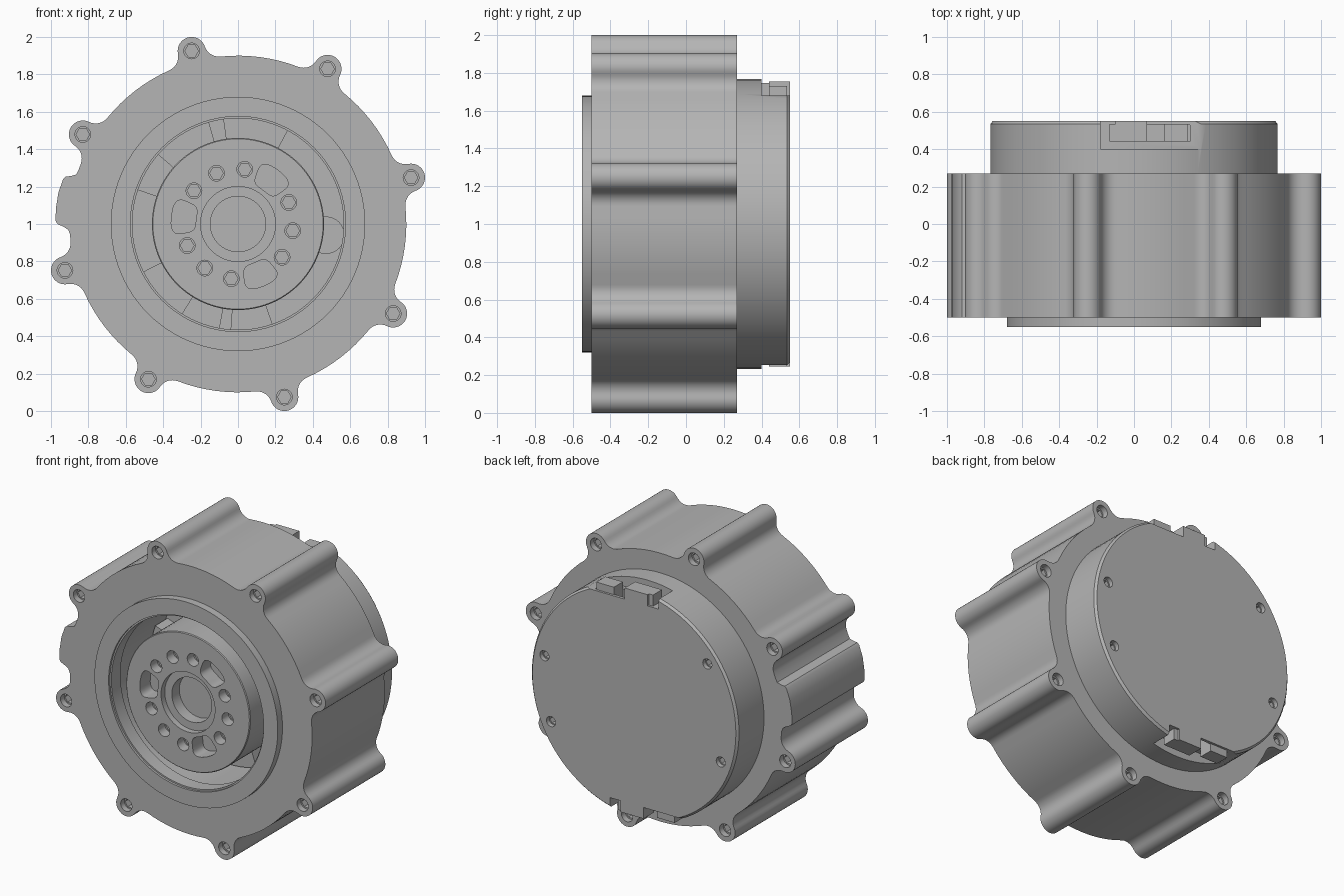
import bpy, bmesh
from math import sin, cos, pi, radians, degrees, acos, atan2, copysign

old = bpy.data.objects.get("Cube")
if old:
    bpy.data.objects.remove(old, do_unlink=True)

grey = bpy.data.materials.new("machined grey")
grey.use_nodes = True
grey.diffuse_color = (0.46, 0.46, 0.46, 1)
grey.node_tree.nodes["Principled BSDF"].inputs["Base Color"].default_value = (0.46, 0.46, 0.46, 1)

AXIS_Z = 1.0  # height of the shared axis, which runs along y


def finish(name, bm):
    bmesh.ops.remove_doubles(bm, verts=bm.verts, dist=1e-5)
    bmesh.ops.recalc_face_normals(bm, faces=bm.faces)
    mesh = bpy.data.meshes.new(name)
    bm.to_mesh(mesh)
    bm.free()
    mesh.materials.append(grey)
    obj = bpy.data.objects.new(name, mesh)
    bpy.context.collection.objects.link(obj)
    return obj


def prisms(name, outlines, y0, y1):
    """Extrude closed (x, z) outlines, measured from the axis, along y."""
    bm = bmesh.new()
    for pts in outlines:
        face = bm.faces.new([bm.verts.new((x, y0, z + AXIS_Z)) for x, z in pts])
        res = bmesh.ops.extrude_face_region(bm, geom=[face])
        moved = [v for v in res["geom"] if isinstance(v, bmesh.types.BMVert)]
        bmesh.ops.translate(bm, verts=moved, vec=(0, y1 - y0, 0))
    return finish(name, bm)


def lathe(name, profile, steps=96):
    """Revolve a closed (radius, y) profile about the axis."""
    bm = bmesh.new()
    verts = [bm.verts.new((r, y, AXIS_Z)) for r, y in profile]
    edges = [bm.edges.new((verts[i], verts[(i + 1) % len(verts)]))
             for i in range(len(verts)) if profile[i][0] + profile[(i + 1) % len(verts)][0] > 0]
    bmesh.ops.spin(bm, geom=verts + edges, cent=(0, 0, AXIS_Z), axis=(0, 1, 0),
                   angle=2 * pi, steps=steps, use_duplicate=False)
    return finish(name, bm)


def cut(obj, cutter):
    cutter.hide_render = True
    mod = obj.modifiers.new("cut", 'BOOLEAN')
    mod.operation, mod.solver, mod.object = 'DIFFERENCE', 'EXACT', cutter
    bpy.context.view_layer.objects.active = obj
    bpy.ops.object.modifier_apply(modifier=mod.name)
    bpy.data.objects.remove(cutter, do_unlink=True)


def polar(r, deg):
    return r * cos(radians(deg)), r * sin(radians(deg))


def arc(cx, cz, r, a0, a1, n):
    return [(cx + r * cos(a0 + (a1 - a0) * i / n), cz + r * sin(a0 + (a1 - a0) * i / n))
            for i in range(n + 1)]


def disc(centre, r, n=20):
    return arc(*centre, r, 0, 2 * pi * (n - 1) / n, n - 1)


def rect(x0, x1, z0, z1):
    return [(x0, z0), (x1, z0), (x1, z1), (x0, z1)]


def sector(r0, r1, a0, a1, n=16):
    a0, a1 = radians(a0), radians(a1)
    return arc(0, 0, r1, a0, a1, n) + arc(0, 0, r0, a1, a0, n)


def turned(pts):
    return [(-x, -z) for x, z in pts]


# Housing outline: round body, eight filleted lugs, one side key
BODY, LUG_AT, LUG, FILLET = 0.9, 0.958, 0.0746, 0.08
LUGS = [15 + 45 * k for k in range(8)]
reach = BODY + FILLET
spread = acos((reach**2 + LUG_AT**2 - (LUG + FILLET)**2) / (2 * reach * LUG_AT))
fx, fz = reach * cos(spread), reach * sin(spread)
lean = atan2(fz, fx - LUG_AT)
lug = (arc(fx, -fz, FILLET, pi - spread, pi - lean, 7)
       + arc(LUG_AT, 0, LUG, -lean, lean, 16)[1:-1]
       + arc(fx, fz, FILLET, pi + lean, pi + spread, 7))
KEY = [(161, 0.9), (163, 0.905), (164, 0.93), (164.6, 0.955), (165.5, 0.965), (170, 0.975),
       (175, 0.977), (179, 0.976), (180, 0.965), (181, 0.93), (182, 0.908), (183.5, 0.9)]

outline = []
for a in LUGS:
    c, s = cos(radians(a)), sin(radians(a))
    outline += [(x * c - z * s, x * s + z * c) for x, z in lug]
    if a == 150:
        outline += [polar(r, t) for t, r in KEY]
    else:
        edge = degrees(spread)
        gap = 45 - 2 * edge
        outline += [polar(BODY, a + edge + gap * i / 8) for i in range(1, 8)]

housing = prisms("housing", [outline], -0.5, 0.27)
cut(housing, lathe("bore_cutter", [(0, -0.7), (0.565, -0.7), (0.565, -0.44), (0.6, -0.44),
                                   (0.6, 0.05), (0, 0.05)]))

# Lug screw holes with hexagonal sockets, at both ends
for y0, y1, d in ((-0.6, -0.46, 0.06), (0.37, 0.23, -0.06)):
    cut(housing, prisms("hole_cutter", [disc(polar(LUG_AT, a), 0.042) for a in LUGS], y0, y1))
    cut(housing, prisms("socket_cutter", [disc(polar(LUG_AT, a), 0.036, 6) for a in LUGS], y0, y1 + d))

# Raised collar around the front opening
collar = lathe("front_collar", [(0.575, -0.55), (0.68, -0.55), (0.68, -0.495), (0.565, -0.495),
                                (0.565, -0.535), (0.575, -0.535)])

# Output hub with stepped centre recess, screw holes and rounded pockets
hub = lathe("output_hub", [(0, -0.41), (0.148, -0.41), (0.148, -0.49), (0.2, -0.49), (0.2, -0.53),
                           (0.455, -0.53), (0.46, -0.525), (0.46, 0.06), (0, 0.06)])
TRIOS = [-7, 113, 233]
hub_holes = [polar(0.295, a + k) for a in TRIOS for k in (-30, 0, 30)]
cut(hub, prisms("hole_cutter", [disc(p, 0.042) for p in hub_holes], -0.6, -0.46))
cut(hub, prisms("socket_cutter", [disc(p, 0.036, 6) for p in hub_holes], -0.6, -0.38))


def soft(v):
    return copysign(abs(v) ** 0.55, v)


def pocket(a):
    turns = [2 * pi * i / 32 for i in range(32)]
    return [polar(0.292 + 0.066 * soft(cos(t)), a + 16.5 * soft(sin(t))) for t in turns]


cut(hub, prisms("pocket_cutter", [pocket(a + 60) for a in TRIOS], -0.6, -0.42))

# Carrier pieces at the bottom of the annular gap
carrier = prisms("carrier_segments", [sector(0.45, 0.59, a, b) for a, b in
                                      ((62, 98), (106, 139), (161, 207), (238, 260), (266, 289))],
                 -0.08, 0.06)
boss = prisms("carrier_boss", [disc((0.47, -0.06), 0.1, 32)], -0.02, 0.06)

# Rear cap with chamfered rim
cap = lathe("rear_cap", [(0, 0.26), (0.768, 0.26), (0.768, 0.535), (0.755, 0.55), (0, 0.55)])
port = rect(-0.18, 0.36, 0.68, 0.9)
window = rect(-0.13, 0.3, 0.58, 0.9)
cut(cap, prisms("port_cutter", [port, turned(port)], 0.40, 0.6))
cut(cap, prisms("window_cutter", [window, turned(window)], 0.44, 0.53))

# Rear cap screw holes
rear_holes = [polar(0.68, a) for a in (12, -25, 143, 199)]
cut(cap, prisms("hole_cutter", [disc(p, 0.034) for p in rear_holes], 0.52, 0.6))
cut(cap, prisms("socket_cutter", [disc(p, 0.029, 6) for p in rear_holes], 0.46, 0.6))

# Connector tabs in the upper and lower ports
tabs = [rect(-0.13, 0.07, 0.6, 0.755), rect(0.16, 0.29, 0.6, 0.73)]
connectors = prisms("port_tabs", tabs + [turned(t) for t in tabs], 0.44, 0.535)
lips = [rect(-0.1, 0.07, 0.67, 0.755)]
lip = prisms("port_lips", lips + [turned(t) for t in lips], 0.53, 0.55)

for obj in (housing, collar, hub, carrier, boss, cap, connectors, lip):
    bpy.ops.object.select_all(action='DESELECT')
    obj.select_set(True)
    bpy.context.view_layer.objects.active = obj
    bpy.ops.object.shade_smooth_by_angle(angle=radians(30))
